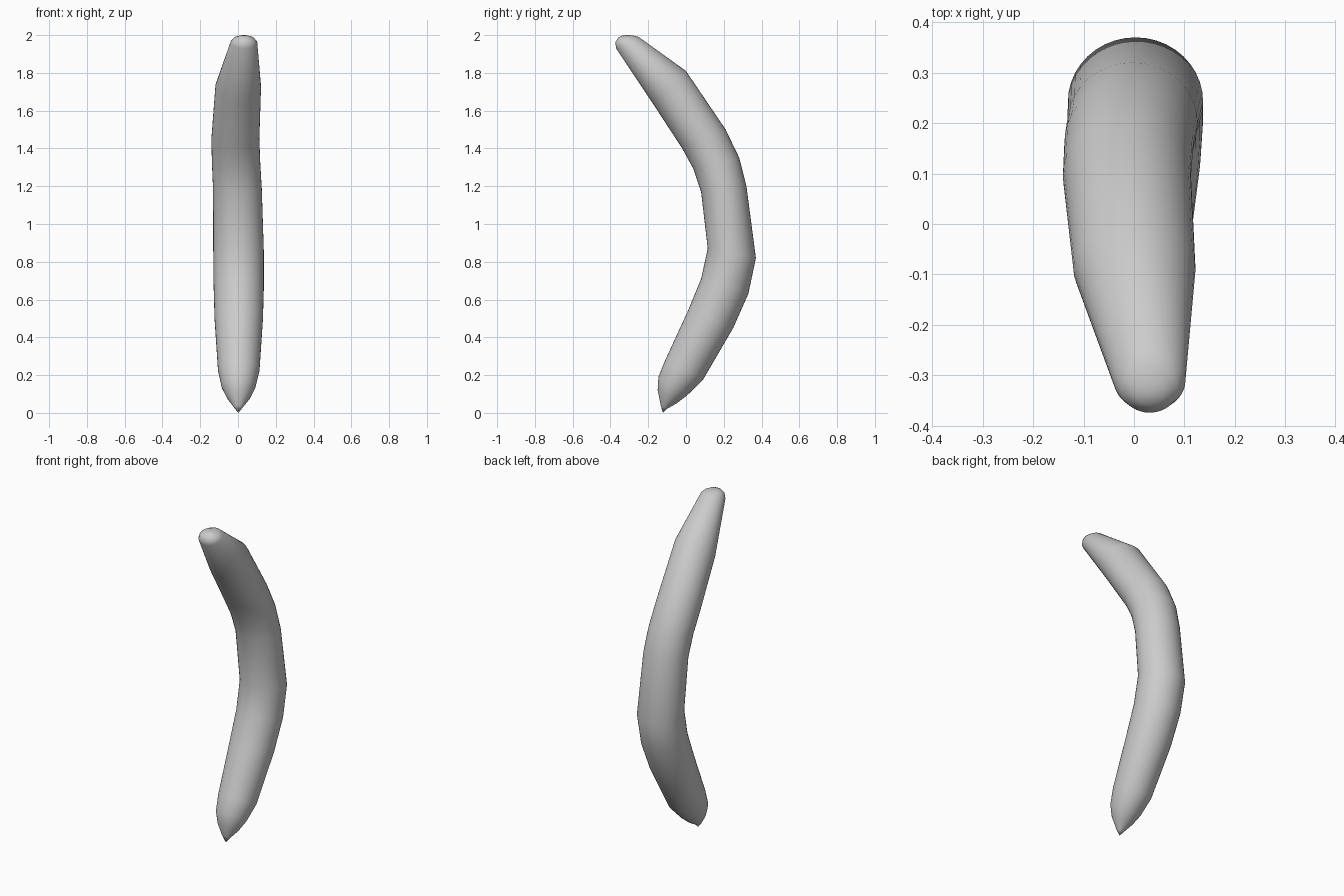
import bpy, bmesh, math
from mathutils import Vector

SIDES = 40

# Rings from tip to stem: inner (y, z), outer (y, z), x centre, x radius
RINGS = [
    (-0.134, 0.040, -0.100, 0.022, 0.002, 0.024),
    (-0.150, 0.120, -0.050, 0.050, 0.003, 0.062),
    (-0.146, 0.190, 0.005, 0.092, 0.003, 0.090),
    (-0.112, 0.275, 0.090, 0.175, 0.004, 0.110),
    (0.010, 0.540, 0.250, 0.450, 0.004, 0.128),
    (0.080, 0.710, 0.330, 0.630, 0.004, 0.133),
    (0.115, 0.870, 0.370, 0.820, 0.003, 0.134),
    (0.080, 1.170, 0.320, 1.200, -0.003, 0.129),
    (0.040, 1.290, 0.282, 1.350, -0.010, 0.128),
    (-0.020, 1.400, 0.210, 1.500, -0.014, 0.127),
    (-0.180, 1.645, 0.000, 1.810, 0.001, 0.121),
    (-0.370, 1.930, -0.250, 1.990, 0.031, 0.071),
    (-0.374, 1.962, -0.280, 1.998, 0.031, 0.056),
    (-0.358, 1.988, -0.310, 2.000, 0.031, 0.028),
]

bm = bmesh.new()
loops = []
for yi, zi, yo, zo, cx, rx in RINGS:
    centre = Vector((cx, (yi + yo) / 2, (zi + zo) / 2))
    half = Vector((0, (yo - yi) / 2, (zo - zi) / 2))
    loops.append([bm.verts.new(centre + half * math.cos(a) + Vector((rx * math.sin(a), 0, 0)))
                  for a in (2 * math.pi * i / SIDES for i in range(SIDES))])

# Curved skin between the rings
for a, b in zip(loops, loops[1:]):
    for i in range(SIDES):
        j = (i + 1) % SIDES
        bm.faces.new((a[i], a[j], b[j], b[i]))

# Pointed bottom tip and rounded stem end
for loop, point in ((loops[0], (0.002, -0.122, 0.0)), (loops[-1], (0.031, -0.336, 1.998))):
    tip = bm.verts.new(point)
    for i in range(SIDES):
        bm.faces.new((loop[i], loop[(i + 1) % SIDES], tip))

bmesh.ops.recalc_face_normals(bm, faces=bm.faces)
mesh = bpy.data.meshes.new("curved_fruit")
bm.to_mesh(mesh)
bm.free()
fruit = bpy.data.objects.new("curved_fruit", mesh)
bpy.context.collection.objects.link(fruit)
bpy.context.view_layer.objects.active = fruit
fruit.select_set(True)
bpy.ops.object.shade_smooth_by_angle(angle=math.radians(60))
